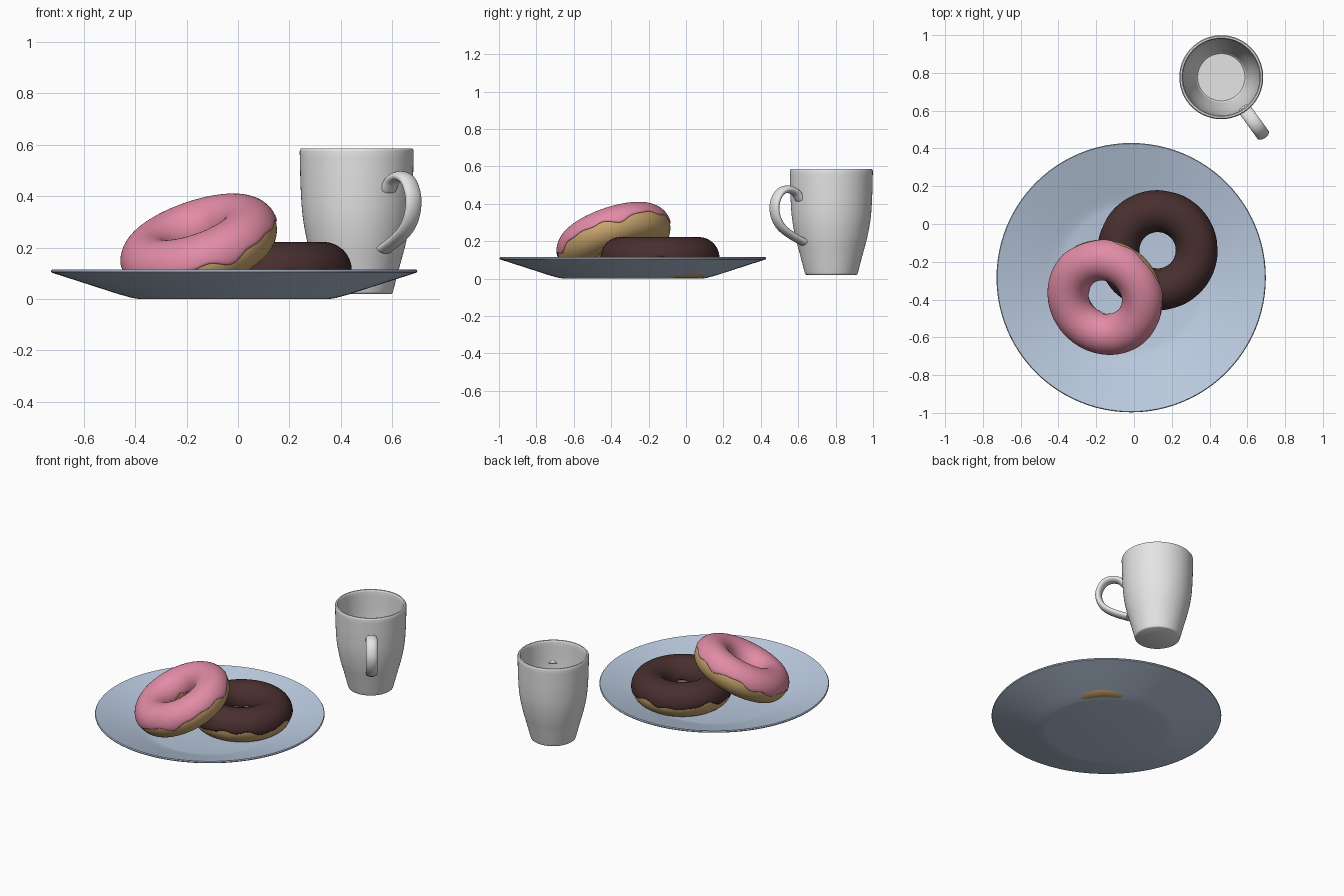
import bpy, bmesh, math
from mathutils import Vector, Matrix

if "Cube" in bpy.data.objects:
    bpy.data.objects.remove(bpy.data.objects["Cube"])

TAU = 2 * math.pi


def material(name, rgb):
    m = bpy.data.materials.new(name)
    m.diffuse_color = (*rgb, 1)
    m.use_nodes = True
    m.node_tree.nodes["Principled BSDF"].inputs["Base Color"].default_value = m.diffuse_color
    return m


BLUE = material("pale_blue_ceramic", (0.50, 0.60, 0.75))
WHITE = material("white_ceramic", (0.78, 0.78, 0.78))
PINK = material("pink_icing", (0.76, 0.26, 0.38))
CHOC = material("chocolate_icing", (0.065, 0.028, 0.028))
DOUGH = material("baked_dough", (0.60, 0.39, 0.16))


def spline(points, steps):
    """Catmull-Rom curve through the points."""
    p = [Vector(q) for q in points]
    p = [2 * p[0] - p[1]] + p + [2 * p[-1] - p[-2]]
    out = []
    for i in range(1, len(p) - 2):
        a, b, c, d = p[i - 1:i + 3]
        for s in range(steps):
            t = s / steps
            out.append(0.5 * (2 * b + (c - a) * t + (2 * a - 5 * b + 4 * c - d) * t * t
                              + (3 * b - a - 3 * c + d) * t ** 3))
    return out + [p[-2]]


def grid_object(name, rows, mat, matrix, wrap_rows=False, caps=False, angle=40):
    """Skin closed rings of points into a smooth mesh."""
    bm = bmesh.new()
    v = [[bm.verts.new(p) for p in row] for row in rows]
    n, m = len(v), len(v[0])
    for i in range(n if wrap_rows else n - 1):
        a, b = v[i], v[(i + 1) % n]
        for j in range(m):
            k = (j + 1) % m
            bm.faces.new((a[j], a[k], b[k], b[j]))
    if caps:
        bm.faces.new(v[0])
        bm.faces.new(v[-1])
    bmesh.ops.remove_doubles(bm, verts=bm.verts, dist=1e-5)
    bmesh.ops.recalc_face_normals(bm, faces=bm.faces)
    me = bpy.data.meshes.new(name)
    bm.to_mesh(me)
    bm.free()
    me.materials.append(mat)
    ob = bpy.data.objects.new(name, me)
    ob.matrix_world = matrix
    bpy.context.collection.objects.link(ob)
    bpy.ops.object.select_all(action='DESELECT')
    ob.select_set(True)
    bpy.context.view_layer.objects.active = ob
    bpy.ops.object.shade_smooth_by_angle(angle=math.radians(angle))
    return ob


def lathe(name, profile, mat, loc, n=96):
    rows = [[(r * math.cos(TAU * j / n), r * math.sin(TAU * j / n), z) for j in range(n)]
            for r, z in profile]
    return grid_object(name, rows, mat, Matrix.Translation(loc))


# Plate
lathe("plate", [(0, 0), (0.37, 0), (0.40, 0.005), (0.45, 0.019), (0.711, 0.103),
                (0.713, 0.109), (0.709, 0.115), (0.45, 0.032), (0.41, 0.019),
                (0.375, 0.012), (0, 0.011)], BLUE, (-0.015, -0.284, 0))

# Mug body: outer wall, rounded lip, inner wall and floor
outer = spline([(0.141, 0.028), (0.168, 0.13), (0.192, 0.22), (0.210, 0.32),
                (0.218, 0.43), (0.222, 0.575)], 6)
inner = spline([(0.203, 0.575), (0.199, 0.43), (0.190, 0.32), (0.172, 0.22),
                (0.148, 0.13), (0.132, 0.075)], 6)
body = [(0, 0.02), (0.134, 0.02), (0.139, 0.023)] + [tuple(p) for p in outer] \
    + [(0.2205, 0.582), (0.217, 0.586), (0.208, 0.586), (0.2045, 0.582)] \
    + [tuple(p) for p in inner] + [(0.125, 0.068), (0, 0.066)]
mug_place = Matrix.Translation((0.462, 0.777, 0)) @ Matrix.Rotation(math.radians(-54), 4, 'Z')
lathe("mug_body", body, WHITE, (0.462, 0.777, 0))

# Mug handle: flattened oval swept along a curve in the local XZ plane
path = spline([(0.207, 0.425), (0.24, 0.463), (0.295, 0.478), (0.345, 0.456), (0.375, 0.395),
               (0.367, 0.33), (0.33, 0.275), (0.265, 0.232), (0.185, 0.195)], 6)
rows = []
for i, p in enumerate(path):
    t = (path[min(i + 1, len(path) - 1)] - path[max(i - 1, 0)]).normalized()
    ring = []
    for j in range(24):
        a = TAU * j / 24
        u = 0.020 * math.cos(a)
        ring.append((p.x - t.y * u, 0.036 * math.sin(a), p.y + t.x * u))
    rows.append(ring)
grid_object("mug_handle", rows, WHITE, mug_place, caps=True)


# Donuts: torus of dough with a thin wavy-edged icing shell
def tube_point(R, r, th, ph):
    d = R + r * math.cos(ph)
    return (d * math.cos(th), d * math.sin(th), r * math.sin(ph))


def donut(name, icing, matrix, edge, seed, R=0.207, r=0.105, n=120):
    angles = [TAU * i / n for i in range(n)]
    grid_object(name + "_dough",
                [[tube_point(R, r, a, TAU * k / 40) for a in angles] for k in range(40)],
                DOUGH, matrix, wrap_rows=True)

    def wave(a, s):
        return math.radians(6 * math.sin(5 * a + s) + 4 * math.sin(9 * a + 2.3 * s)
                            + 3 * math.sin(14 * a + 0.7 * s))

    # (fraction across the icing, thickness) with rounded-over lips
    steps = [(0, -0.004), (0.0, 0.002), (0.012, 0.0048)] \
        + [(k / 28, 0.006) for k in range(1, 28)] \
        + [(0.988, 0.0048), (1, 0.002), (1, -0.004)]
    rows = []
    for f, h in steps:
        row = []
        for a in angles:
            lo = math.radians(edge) + wave(a, seed)
            hi = math.pi + math.radians(8) + wave(a, seed + 2.0) * 0.7
            row.append(tube_point(R, r + h, a, lo + (hi - lo) * f))
        rows.append(row)
    grid_object(name + "_icing", rows, icing, matrix, angle=60)


donut("chocolate_donut", CHOC, Matrix.Translation((0.125, -0.139, 0.111)), -7, 1.0)
tilt = Matrix.Rotation(math.radians(26), 4, Vector((1, -1, 0)))
donut("pink_donut", PINK, Matrix.Translation((-0.150, -0.385, 0.209)) @ tilt, 2, 4.0)
